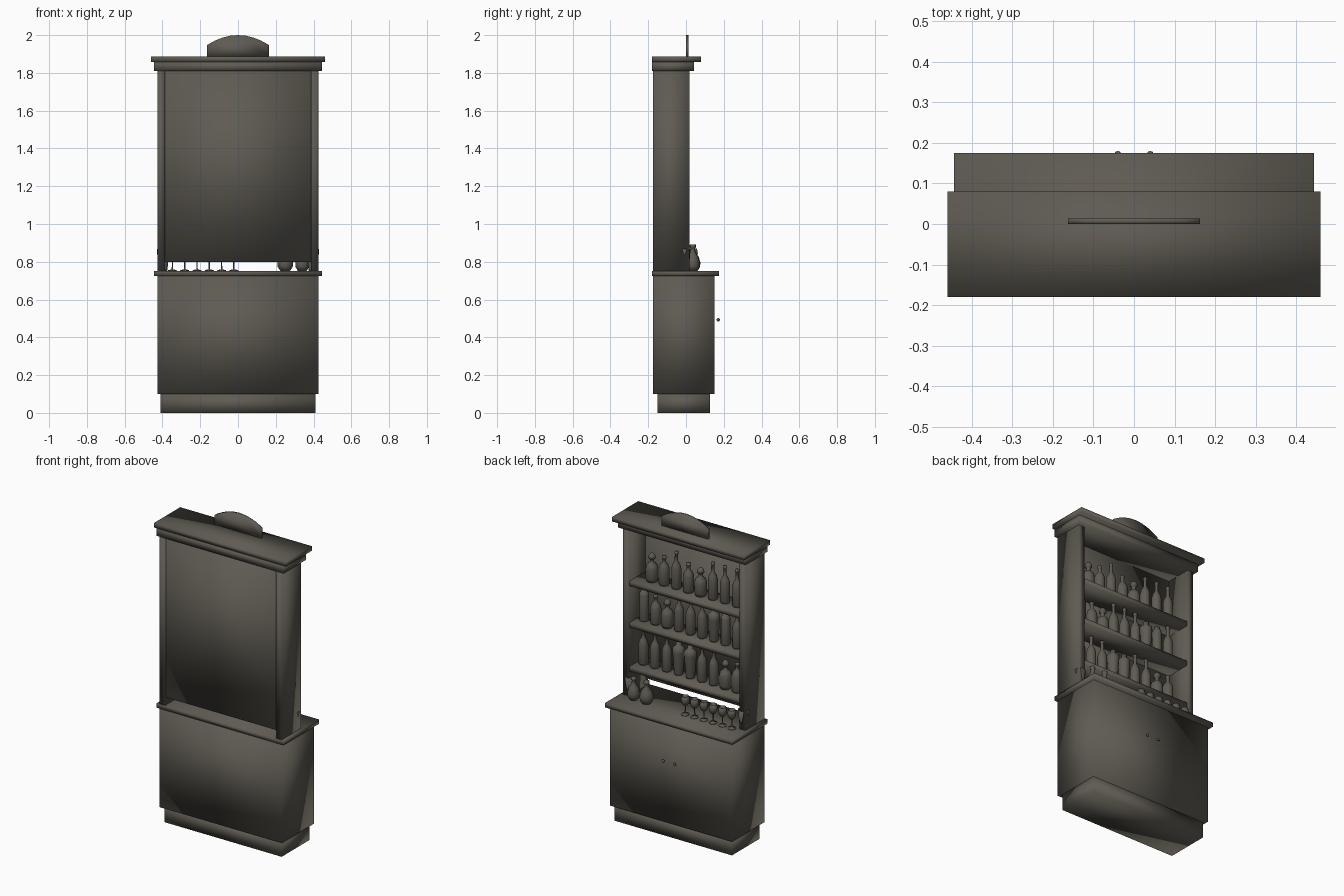
import bpy, bmesh, math

if "Cube" in bpy.data.objects:
    bpy.data.objects.remove(bpy.data.objects["Cube"])

wood = bpy.data.materials.new("dark_brown_grey")
wood.diffuse_color = (0.115, 0.105, 0.086, 1)
wood.use_nodes = True
wood.node_tree.nodes["Principled BSDF"].inputs["Base Color"].default_value = wood.diffuse_color


def finish(name, bm):
    """Turn a bmesh into a softly shaded object."""
    bmesh.ops.recalc_face_normals(bm, faces=bm.faces)
    for f in bm.faces:
        f.smooth = True
    me = bpy.data.meshes.new(name)
    bm.to_mesh(me)
    bm.free()
    me.materials.append(wood)
    ob = bpy.data.objects.new(name, me)
    bpy.context.collection.objects.link(ob)
    return ob


def box(name, x0, x1, y0, y1, z0, z1):
    bm = bmesh.new()
    bmesh.ops.create_cube(bm, size=1)
    for v in bm.verts:
        v.co.x = (x0 + x1) / 2 + v.co.x * (x1 - x0)
        v.co.y = (y0 + y1) / 2 + v.co.y * (y1 - y0)
        v.co.z = (z0 + z1) / 2 + v.co.z * (z1 - z0)
    return finish(name, bm)


def lathe(name, profile, x, y, z, r=1.0, h=1.0, sides=14):
    """Spin a (radius, height) profile around a vertical axis, capping the ends."""
    bm = bmesh.new()
    rings = []
    for pr, pz in profile:
        rings.append([bm.verts.new((x + pr * r * math.cos(2 * math.pi * i / sides),
                                    y + pr * r * math.sin(2 * math.pi * i / sides),
                                    z + pz * h)) for i in range(sides)])
    for a, b in zip(rings, rings[1:]):
        for i in range(sides):
            j = (i + 1) % sides
            bm.faces.new((a[i], a[j], b[j], b[i]))
    bm.faces.new(rings[0][::-1])
    bm.faces.new(rings[-1])
    return finish(name, bm)


# Base cabinet with recessed plinth and overhanging counter
box("plinth", -0.41, 0.41, -0.15, 0.127, 0, 0.10)
box("base_cabinet", -0.427, 0.427, -0.175, 0.15, 0.10, 0.725)
box("counter", -0.444, 0.444, -0.18, 0.175, 0.725, 0.752)

# Upper rack: uprights, back panel and shelves
for side, s in (("right", 1), ("left", -1)):
    a, b = sorted((s * 0.387, s * 0.427))
    box("upright_" + side, a, b, -0.175, 0.018, 0.752, 1.81)
box("back_panel", -0.387, 0.387, -0.167, -0.15, 0.80, 1.81)
shelf_tops = (1.474, 1.212, 0.935)
for z in shelf_tops:
    box("shelf", -0.387, 0.387, -0.15, 0.012, z - 0.03, z)

# Stepped cornice
box("cornice_lower", -0.444, 0.444, -0.18, 0.043, 1.81, 1.858)
box("cornice_upper", -0.46, 0.46, -0.18, 0.08, 1.858, 1.887)

# Arched crest
bm = bmesh.new()
outline = [(-0.163, 1.887), (0.163, 1.887)]
for i in range(9):
    x = 0.163 - 0.326 * i / 8
    outline.append((x, 2.0 - 0.052 * (x / 0.163) ** 2))
face = bm.faces.new([bm.verts.new((x, 0.0, z)) for x, z in outline])
ext = bmesh.ops.extrude_face_region(bm, geom=[face])
for v in ext["geom"]:
    if isinstance(v, bmesh.types.BMVert):
        v.co.y = 0.014
finish("crest", bm)

# Door knobs
for x in (-0.04, 0.04):
    bm = bmesh.new()
    bmesh.ops.create_uvsphere(bm, u_segments=10, v_segments=6, radius=0.009)
    bmesh.ops.translate(bm, verts=bm.verts, vec=(x, 0.171, 0.493))
    finish("door_knob", bm)

# Bottle profiles: radius and height
shapes = {
    "T": [(.025, 0), (.029, .01), (.029, .125), (.022, .15), (.010, .172), (.009, .215), (.012, .217), (.012, .23)],
    "S": [(.028, 0), (.032, .01), (.032, .10), (.024, .125), (.011, .14), (.010, .165), (.014, .167), (.014, .18)],
    "D": [(.030, 0), (.037, .02), (.037, .08), (.030, .105), (.012, .12), (.012, .14), (.022, .145), (.020, .16), (.008, .175)],
    "C": [(.026, 0), (.028, .006), (.028, .165), (.022, .178), (.018, .18), (.018, .195)],
    "V": [(.024, 0), (.026, .01), (.036, .14), (.036, .165), (.020, .18), (.016, .182), (.016, .2)],
}
rows = ("DSTSDTTT", "CSDTTTVCT", "TTTVVTTDS")
for z, row, start in zip(shelf_tops, rows, (0.285, 0.34, 0.345)):
    step = (start + 0.31) / (len(row) - 1)
    for i, kind in enumerate(row):
        lathe("shelf_bottle", shapes[kind], start - i * step, -0.068, z)

# Stemmed glasses on the counter
goblet = [(.024, 0), (.022, .004), (.004, .008), (.003, .055), (.014, .062),
          (.024, .08), (.025, .095), (.021, .118), (.019, .118), (.022, .09), (.012, .068)]
for i in range(6):
    lathe("stem_glass", goblet, -0.022 - i * 0.065, 0.038, 0.752)

# Carafes on the counter
carafe = [(.026, 0), (.040, .022), (.041, .045), (.032, .075), (.014, .10),
          (.012, .12), (.018, .125), (.016, .14)]
lathe("carafe", carafe, 0.25, 0.036, 0.752)
lathe("carafe", carafe, 0.34, 0.036, 0.752, r=0.9)

# Tumblers tucked beside the uprights
tumbler = [(.022, 0), (.024, .01), (.033, .115), (.030, .115), (.021, .02)]
for x in (-0.397, 0.397):
    lathe("tumbler", tumbler, x, -0.008, 0.752)
